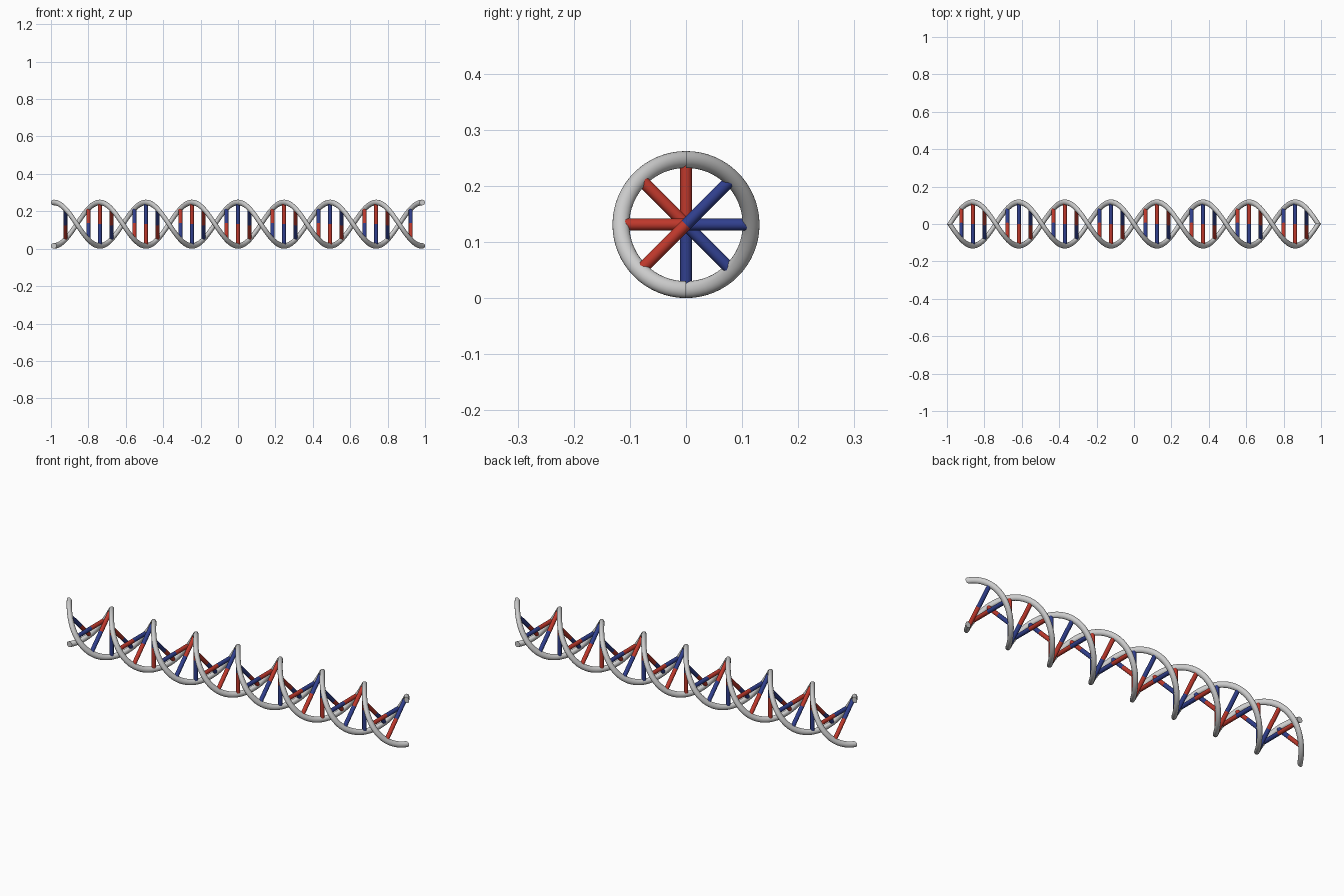
import bpy, bmesh
from math import sin, cos, pi
from mathutils import Vector, Matrix

if "Cube" in bpy.data.objects:
    bpy.data.objects.remove(bpy.data.objects["Cube"])

R, TUBE = 0.116, 0.015          # helix radius, strand thickness
CZ = R + TUBE                   # axis height
END = 1.0 - TUBE                # strand end along x
PITCH = END / 2                 # four full turns
RUNG = 0.0107


def radial(x, phase):
    a = -2 * pi * x / PITCH + phase
    return Vector((0, sin(a), cos(a)))


def material(name, color):
    m = bpy.data.materials.new(name)
    m.diffuse_color = color
    m.use_nodes = True
    m.node_tree.nodes["Principled BSDF"].inputs["Base Color"].default_value = m.diffuse_color
    return m


def finish(bm, name, mat=None):
    bmesh.ops.recalc_face_normals(bm, faces=bm.faces)
    me = bpy.data.meshes.new(name)
    bm.to_mesh(me)
    bm.free()
    ob = bpy.data.objects.new(name, me)
    bpy.context.collection.objects.link(ob)
    if mat:
        me.materials.append(mat)
    bpy.ops.object.select_all(action='DESELECT')
    ob.select_set(True)
    bpy.context.view_layer.objects.active = ob
    bpy.ops.object.shade_smooth_by_angle(angle=pi / 5)
    return ob


# Strand: circular profile screwed along the x axis, capped at both ends
def strand(name, phase, steps=256, sides=20):
    bm = bmesh.new()
    rings = []
    for i in range(steps + 1):
        x = -END + 2 * END * i / steps
        d = radial(x, phase)
        ring = []
        for j in range(sides):
            p = 2 * pi * j / sides
            ring.append(bm.verts.new(
                Vector((x + TUBE * sin(p), 0, CZ)) + d * (R + TUBE * cos(p))))
        rings.append(ring)
    for a, b in zip(rings, rings[1:]):
        for j in range(sides):
            k = (j + 1) % sides
            bm.faces.new((a[j], a[k], b[k], b[j]))
    bm.faces.new(rings[0])
    bm.faces.new(rings[-1])
    finish(bm, name)


# Half rungs: cylinders from the axis out to one strand, eight per turn
def half_rungs(name, phase, mat):
    bm = bmesh.new()
    for i in range(-15, 16):
        x = i * PITCH / 8
        d = radial(x, phase)
        rot = d.to_track_quat('Z', 'Y').to_matrix().to_4x4()
        mid = Vector((x, 0, CZ)) + d * R / 2
        bmesh.ops.create_cone(bm, cap_ends=True, segments=20, radius1=RUNG,
                              radius2=RUNG, depth=R,
                              matrix=Matrix.Translation(mid) @ rot)
    finish(bm, name, mat)


blue = material("rung_blue", (0.03, 0.05, 0.27, 1))
red = material("rung_red", (0.52, 0.04, 0.025, 1))

strand("strand_a", 0)
strand("strand_b", pi)
half_rungs("blue_half_rungs", 0, blue)
half_rungs("red_half_rungs", pi, red)
